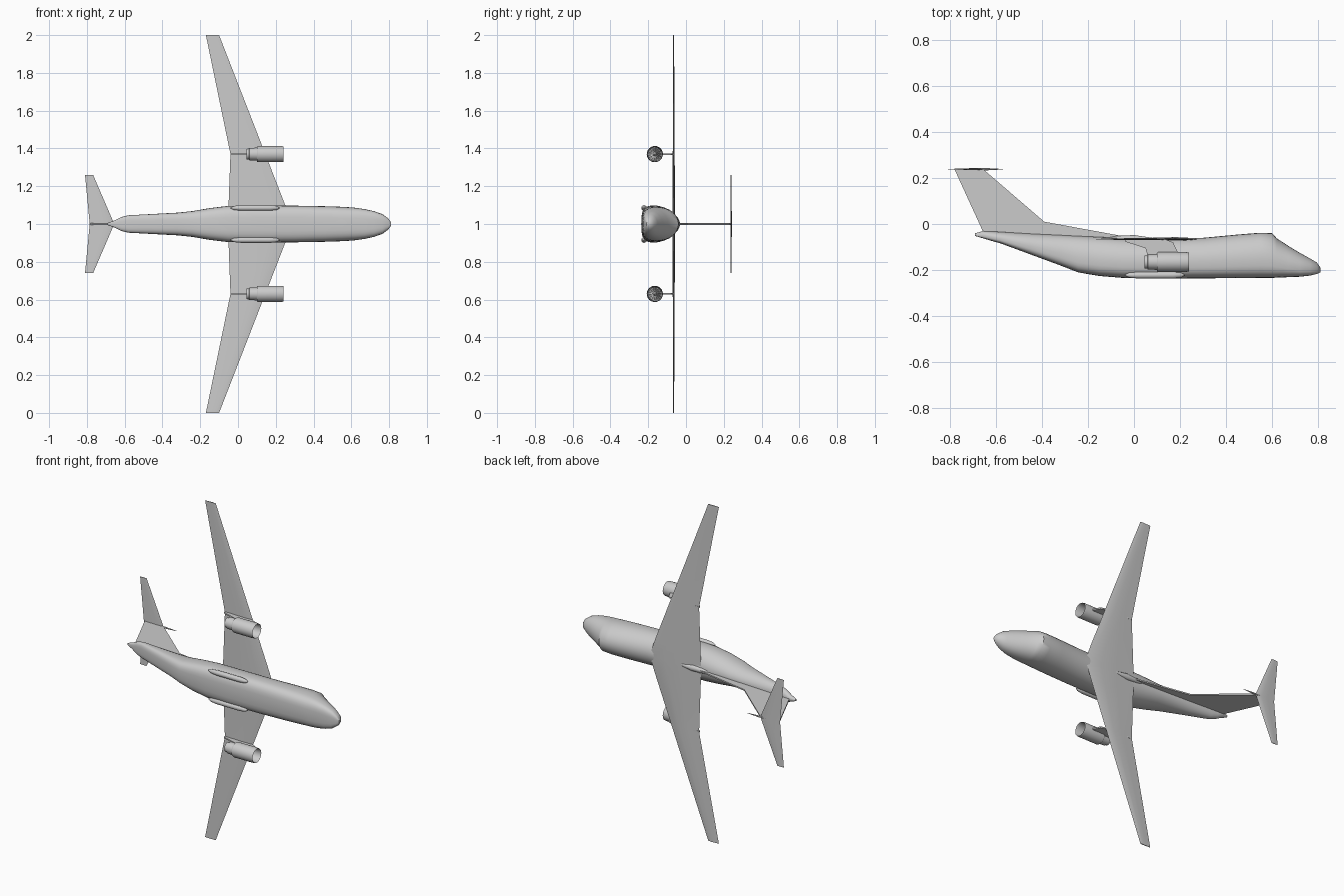
import bpy, bmesh, math
from mathutils import Vector

if "Cube" in bpy.data.objects:
    bpy.data.objects.remove(bpy.data.objects["Cube"])

paint = bpy.data.materials.new("light grey paint")
paint.diffuse_color = (0.6, 0.6, 0.6, 1)
paint.use_nodes = True
paint.node_tree.nodes["Principled BSDF"].inputs["Base Color"].default_value = paint.diffuse_color

# The aircraft lies on its side: nose +x, its top +y, wings along z about z = 1.


def finish(name, bm, smooth=30):
    bmesh.ops.recalc_face_normals(bm, faces=bm.faces)
    me = bpy.data.meshes.new(name)
    bm.to_mesh(me)
    bm.free()
    ob = bpy.data.objects.new(name, me)
    bpy.context.collection.objects.link(ob)
    me.materials.append(paint)
    if smooth:
        bpy.ops.object.select_all(action='DESELECT')
        ob.select_set(True)
        bpy.context.view_layer.objects.active = ob
        bpy.ops.object.shade_smooth_by_angle(angle=math.radians(smooth))
    return ob


def loft(name, rings, caps=True, smooth=30):
    bm = bmesh.new()
    rows = [[bm.verts.new(p) for p in r] for r in rings]
    n = len(rows[0])
    for a, b in zip(rows, rows[1:]):
        for i in range(n):
            j = (i + 1) % n
            bm.faces.new((a[i], a[j], b[j], b[i]))
    if caps:
        bm.faces.new(rows[0])
        bm.faces.new(rows[-1])
    return finish(name, bm, smooth)


def turned(name, profile, y, z, n=24, caps=True):
    """Round part along x from (x, radius) pairs."""
    return loft(name, [[(x, y + r * math.cos(2 * math.pi * i / n),
                         z + r * math.sin(2 * math.pi * i / n)) for i in range(n)]
                       for x, r in profile], caps)


def plate(name, outline, z, half):
    """Thin upright plate from an (x, y) outline."""
    return loft(name, [[(x, y, z + d) for x, y in outline] for d in (-half, half)])


def surface(name, stations, y):
    """Thin lifting surface, stations (span, trailing x, leading x, half thickness)."""
    foil = [(0, 0), (.1, .6), (.3, 1), (.6, .7), (1, 0), (.6, -.5), (.3, -.7), (.1, -.5)]
    full = [(-s, t, l, h) for s, t, l, h in reversed(stations) if s > 0] + stations
    return loft(name, [[(l + (t - l) * u, y + h * v, 1 + s) for u, v in foil]
                       for s, t, l, h in full])


# Fuselage: x, top, bottom, half width; flat belly and narrower rounded top
body = [(.81, -.19, -.21, .010), (.795, -.168, -.217, .030), (.765, -.15, -.224, .052),
        (.72, -.125, -.229, .068), (.67, -.095, -.231, .079), (.62, -.062, -.233, .086),
        (.60, -.040, -.234, .088), (.55, -.038, -.234, .091), (.46, -.045, -.235, .094),
        (.30, -.060, -.236, .097), (.10, -.064, -.237, .098), (-.05, -.062, -.234, .096),
        (-.15, -.056, -.226, .084), (-.243, -.052, -.210, .068), (-.32, -.048, -.180, .060),
        (-.45, -.042, -.132, .053), (-.58, -.034, -.084, .046), (-.62, -.032, -.073, .036),
        (-.656, -.031, -.062, .018), (-.69, -.040, -.052, .006)]
rings = []
for x, top, bot, w in body:
    mid = bot + .42 * (top - bot)
    ring = []
    for i in range(32):
        a = 2 * math.pi * i / 32
        c, s = math.cos(a), math.sin(a)
        e = 1 if s > 0 else .62
        ring.append((x, mid + (top - mid if s > 0 else mid - bot) * math.copysign(abs(s) ** e, s),
                     1 + w * math.copysign(abs(c) ** e, c)))
    rings.append(ring)
loft("fuselage", rings, smooth=40)

# Wing, tailplane and fin
surface("wing", [(0, -.055, .285, .009), (.1, -.05, .25, .008),
                 (.37, -.04, .145, .006), (1, -.17, -.10, .003)], -.066)
surface("tailplane", [(0, -.785, -.655, .005), (.26, -.81, -.767, .002)], .238)
plate("fin", [(-.78, .238), (-.655, .238), (-.39, .01), (-.03, -.056),
              (-.10, -.075), (-.60, -.06), (-.655, -.035)], 1, .004)
turned("fin_tip_spike", [(-.70, .005), (-.64, .005), (-.57, .001)], .238, 1, 8)
turned("wing_root_fairing", [(-.14, .003), (-.08, .014), (0, .018), (.08, .006)], -.066, 1, 12)

for side, sz in (("left", -1), ("right", 1)):
    z = 1 + sz * .37
    y = -.165
    # Nacelle: hollow tube with stepped rear and open intake
    turned(side + "_nacelle", [(.15, .001), (.15, .035), (.23, .038), (.24, .041), (.225, .043),
                               (.105, .043), (.10, .040), (.10, .034), (.06, .033), (.058, .029),
                               (.045, .028), (.045, .024), (.08, .023), (.08, .001)], y, z)
    turned(side + "_spinner", [(.15, .013), (.175, .009), (.19, .002)], y, z, 12)
    # Fan blades
    bm = bmesh.new()
    for k in range(14):
        a = 2 * math.pi * k / 14
        r = Vector((0, math.cos(a), math.sin(a)))
        t = Vector((.006, -math.sin(a) * .004, math.cos(a) * .004))
        o = Vector((.16, y, z))
        bm.faces.new([bm.verts.new(o + p) for p in
                      (r * .01 - t, r * .035 - t, r * .035 + t, r * .01 + t)])
    finish(side + "_fan_blades", bm, 0)
    # Pylon
    plate(side + "_pylon", [(-.04, -.064), (-.04, -.076), (.05, -.105), (.06, -.14),
                            (.17, -.13), (.19, -.122), (.17, -.08), (.13, -.064)], z, .004)
    # Landing gear pod along the belly edge
    turned(side + "_gear_pod", [(-.04, .002), (-.02, .011), (.02, .015), (.17, .015),
                                (.205, .011), (.22, .002)], -.222, 1 + sz * .085, 12)
